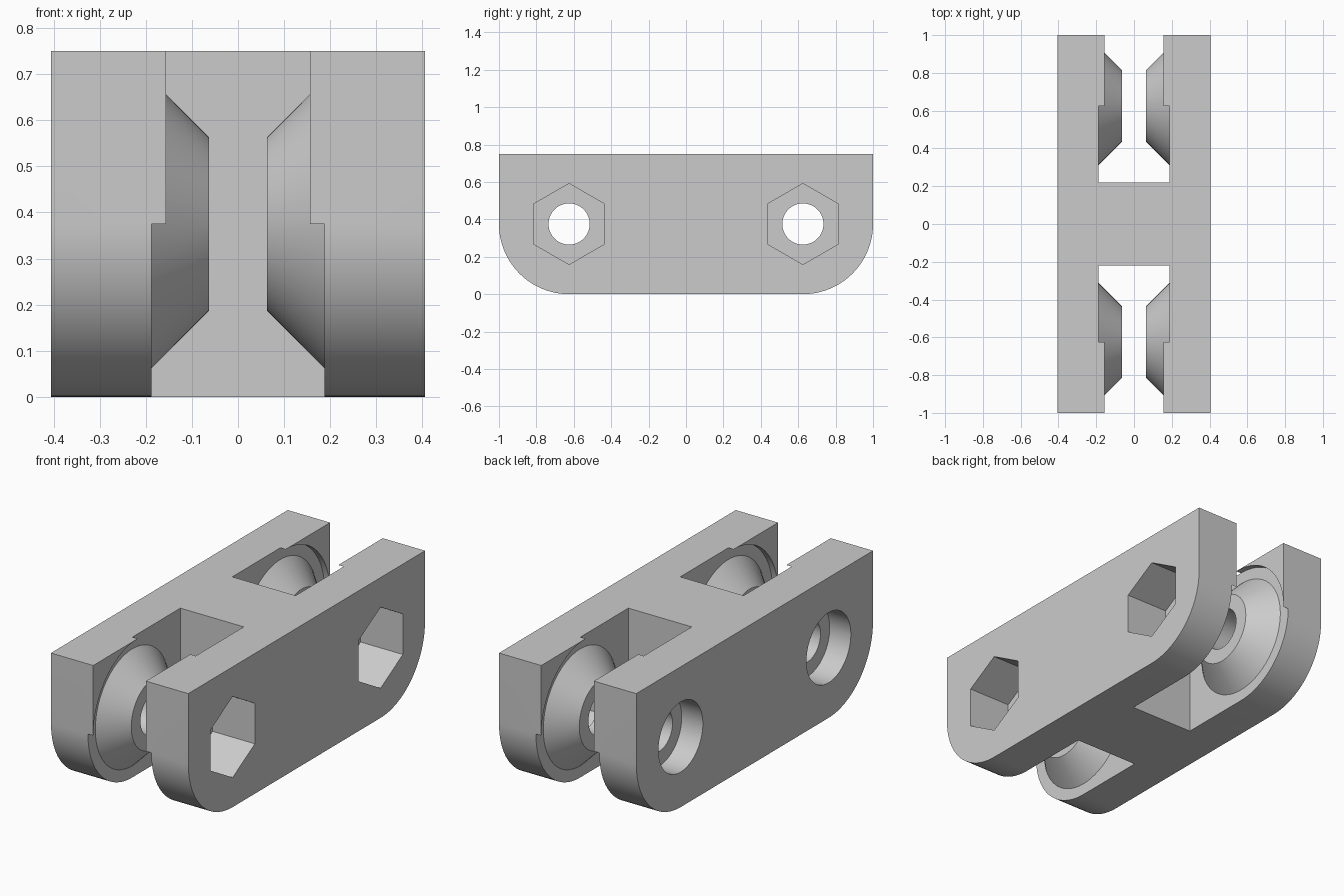
import bpy, bmesh, math
from mathutils import Matrix

cube = bpy.data.objects.get("Cube")
if cube:
    bpy.data.objects.remove(cube, do_unlink=True)

HALF_X, R, PIVOT = 0.406, 0.375, 0.625      # body half width, end radius, pivot y (z = R)
TOP = 2 * R
SLOT, STOP, TIP = 0.1875, 0.156, 0.0625     # half gaps: slot, stop blocks, cone tips
WEB, BORE, HOLE = 0.219, 0.1875, 0.11

grey = bpy.data.materials.new("light grey")
grey.use_nodes = True
colour = (0.6, 0.6, 0.6, 1)
grey.diffuse_color = colour
grey.node_tree.nodes["Principled BSDF"].inputs["Base Color"].default_value = colour


def finish(bm, name):
    bmesh.ops.recalc_face_normals(bm, faces=bm.faces)
    mesh = bpy.data.meshes.new(name)
    bm.to_mesh(mesh)
    bm.free()
    mesh.materials.append(grey)
    ob = bpy.data.objects.new(name, mesh)
    bpy.context.collection.objects.link(ob)
    return ob


def prism(name, points, half):
    """Extrude a (y, z) outline from -half to +half along x."""
    bm = bmesh.new()
    face = bm.faces.new([bm.verts.new((-half, y, z)) for y, z in points])
    out = bmesh.ops.extrude_face_region(bm, geom=[face])
    verts = [v for v in out["geom"] if isinstance(v, bmesh.types.BMVert)]
    bmesh.ops.translate(bm, verts=verts, vec=(2 * half, 0, 0))
    return finish(bm, name)


def round_x(name, x0, x1, r0, r1, y, sides=64):
    """Cone or cylinder along x; six sides give a hexagon with points up and down."""
    bm = bmesh.new()
    turn = Matrix.Translation(((x0 + x1) / 2, y, R)) @ Matrix.Rotation(math.pi / 2, 4, "Y")
    bmesh.ops.create_cone(bm, cap_ends=True, segments=sides, radius1=r0, radius2=r1,
                          depth=x1 - x0, matrix=turn)
    # Put a corner straight up on the hexagon
    if sides == 6 and max(v.co.z for v in bm.verts) < R + r0 * 0.95:
        bmesh.ops.rotate(bm, verts=bm.verts, cent=(0, y, R),
                         matrix=Matrix.Rotation(math.pi / 6, 3, "X"))
    return finish(bm, name)


def arc(s, start, end, n=24):
    """Arc about the pivot on side s, angles in degrees from outward y."""
    angles = [math.radians(start + (end - start) * i / n) for i in range(n + 1)]
    return [(s * (PIVOT + R * math.cos(a)), R + R * math.sin(a)) for a in angles]


def combine(target, tool, operation):
    mod = target.modifiers.new(operation.title(), "BOOLEAN")
    mod.operation, mod.solver, mod.object = operation, "EXACT", tool
    bpy.context.view_layer.objects.active = target
    bpy.ops.object.modifier_apply(modifier=mod.name)
    bpy.data.objects.remove(tool, do_unlink=True)


# Link body with rounded lower corners
outline = [(-1, TOP)] + arc(-1, 0, -90) + arc(1, -90, 0) + [(1, TOP)]
body = prism("link_body", outline, HALF_X)

for s in (-1, 1):
    # Open slot at the end, leaving stop blocks outside the turning circle
    narrow = [(s * WEB, -0.1), (s * 1.1, -0.1), (s * 1.1, 0.9), (s * WEB, 0.9)]
    combine(body, prism("stop_gap", narrow, STOP), "DIFFERENCE")
    wide = [(s * WEB, -0.1), (s * 1.1, -0.1), (s * 1.1, R)] + arc(s, 0, 90)
    wide += [(s * PIVOT, 0.9), (s * WEB, 0.9)]
    combine(body, prism("slot", wide, SLOT), "DIFFERENCE")

for s in (-1, 1):
    y = s * PIVOT
    # Conical pivots facing each other, rooted inside the side walls
    root = 0.21
    wide_r = BORE + root - TIP
    combine(body, round_x("left_pivot", TIP, root, BORE, wide_r, y), "UNION")
    combine(body, round_x("right_pivot", -root, -TIP, wide_r, BORE, y), "UNION")
    # Through hole, nut pocket on one side and bolt head recess on the other
    combine(body, round_x("bolt_hole", -0.6, 0.6, HOLE, HOLE, y), "DIFFERENCE")
    hexagon = BORE / math.cos(math.pi / 6)
    combine(body, round_x("nut_pocket", HALF_X - 0.25, 0.6, hexagon, hexagon, y, 6), "DIFFERENCE")
    combine(body, round_x("head_recess", -0.6, -HALF_X + 0.125, BORE, BORE, y), "DIFFERENCE")

# Smooth the curved walls, keep edges crisp
bpy.ops.object.select_all(action="DESELECT")
body.select_set(True)
bpy.context.view_layer.objects.active = body
bpy.ops.object.shade_smooth_by_angle(angle=math.radians(25))
